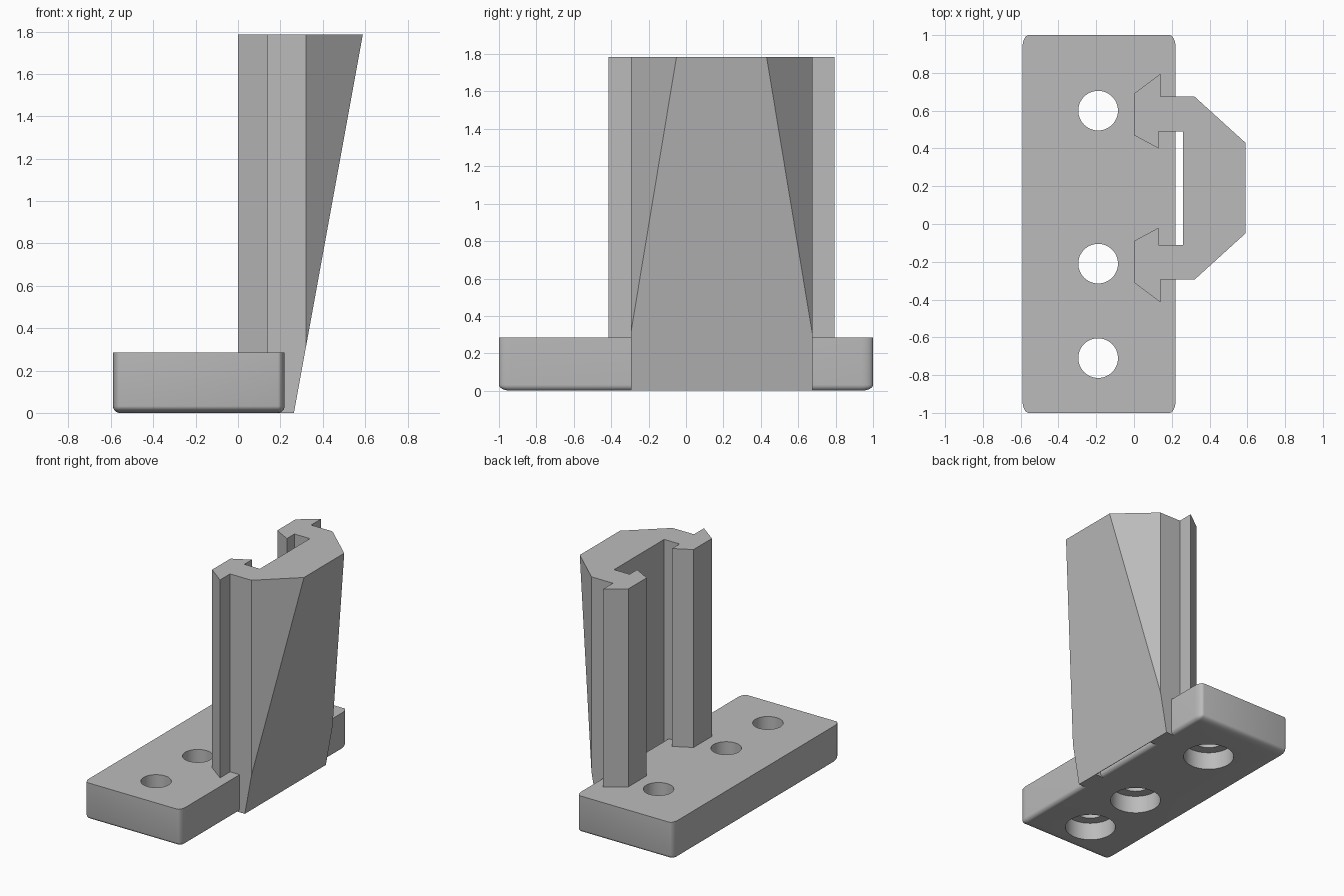
import bpy, bmesh, math
from mathutils import Vector

cube = bpy.data.objects.get("Cube")
if cube:
    bpy.data.objects.remove(cube, do_unlink=True)

grey = bpy.data.materials.new("plain grey")
grey.use_nodes = True
grey.diffuse_color = (0.5, 0.5, 0.5, 1)
grey.node_tree.nodes["Principled BSDF"].inputs["Base Color"].default_value = (0.5, 0.5, 0.5, 1)

BASE_TOP, HEIGHT = 0.285, 1.785


def make_object(name, bm):
    bmesh.ops.recalc_face_normals(bm, faces=bm.faces)
    mesh = bpy.data.meshes.new(name)
    bm.to_mesh(mesh)
    bm.free()
    mesh.materials.append(grey)
    obj = bpy.data.objects.new(name, mesh)
    bpy.context.collection.objects.link(obj)
    return obj


def boolean(target, tool, operation):
    """Apply a boolean and remove the tool object."""
    mod = target.modifiers.new(operation, 'BOOLEAN')
    mod.object, mod.operation, mod.solver = tool, operation, 'EXACT'
    bpy.ops.object.select_all(action='DESELECT')
    bpy.context.view_layer.objects.active = target
    target.select_set(True)
    bpy.ops.object.modifier_apply(modifier=mod.name)
    bpy.data.objects.remove(tool, do_unlink=True)


def cylinder(name, x, y, radius, z0, z1):
    bm = bmesh.new()
    bmesh.ops.create_cone(bm, cap_ends=True, segments=48, radius1=radius,
                          radius2=radius, depth=z1 - z0)
    bmesh.ops.translate(bm, verts=bm.verts, vec=(x, y, (z0 + z1) / 2))
    obj = make_object(name, bm)
    obj.hide_render = True
    return obj


# Base plate: rounded everywhere except the top rim, then stretched lengthwise
bm = bmesh.new()
bmesh.ops.create_cube(bm, size=1)
bmesh.ops.scale(bm, verts=bm.verts, vec=(0.81, 1, BASE_TOP))
bmesh.ops.translate(bm, verts=bm.verts, vec=(-0.185, 0, BASE_TOP / 2))
edges = [e for e in bm.edges if min(v.co.z for v in e.verts) < 0.01]
bmesh.ops.bevel(bm, geom=edges, offset=0.032, segments=6, profile=0.5, affect='EDGES')
bmesh.ops.scale(bm, verts=bm.verts, vec=(1, 2, 1))
bracket = make_object("bracket", bm)

# Tower: constant half profile mirrored about its centre line
MID_Y = 0.19
half = [(0.26, 0.30), (0.13, 0.30), (0.13, 0.21), (0, 0.28), (0, 0.50),
        (0.14, 0.605), (0.14, 0.485), (0.32, 0.485), (0.59, 0.24)]
profile = half + [(x, -y) for x, y in reversed(half)]
bm = bmesh.new()
face = bm.faces.new([bm.verts.new((x, y + MID_Y, 0)) for x, y in profile])
extruded = bmesh.ops.extrude_face_region(bm, geom=[face])
bmesh.ops.translate(bm, vec=(0, 0, HEIGHT),
                    verts=[g for g in extruded["geom"] if isinstance(g, bmesh.types.BMVert)])

# Sloping outer face, leaning outwards towards the top
slope = Vector((HEIGHT, 0, -0.325)).normalized()
cut = bmesh.ops.bisect_plane(bm, geom=bm.verts[:] + bm.edges[:] + bm.faces[:],
                             plane_co=(0.264, 0, 0), plane_no=slope, clear_outer=True)
rim = [g for g in cut["geom_cut"] if isinstance(g, bmesh.types.BMEdge)]
bmesh.ops.holes_fill(bm, edges=rim, sides=0)
tower = make_object("tower", bm)
boolean(bracket, tower, 'UNION')

# Counterbored screw holes
for y in (0.6, -0.21, -0.71):
    boolean(bracket, cylinder("screw_hole", -0.19, y, 0.105, -0.1, 0.5), 'DIFFERENCE')
    boolean(bracket, cylinder("counterbore", -0.19, y, 0.178, -0.1, 0.135), 'DIFFERENCE')

bpy.ops.object.shade_smooth_by_angle(angle=math.radians(30))
